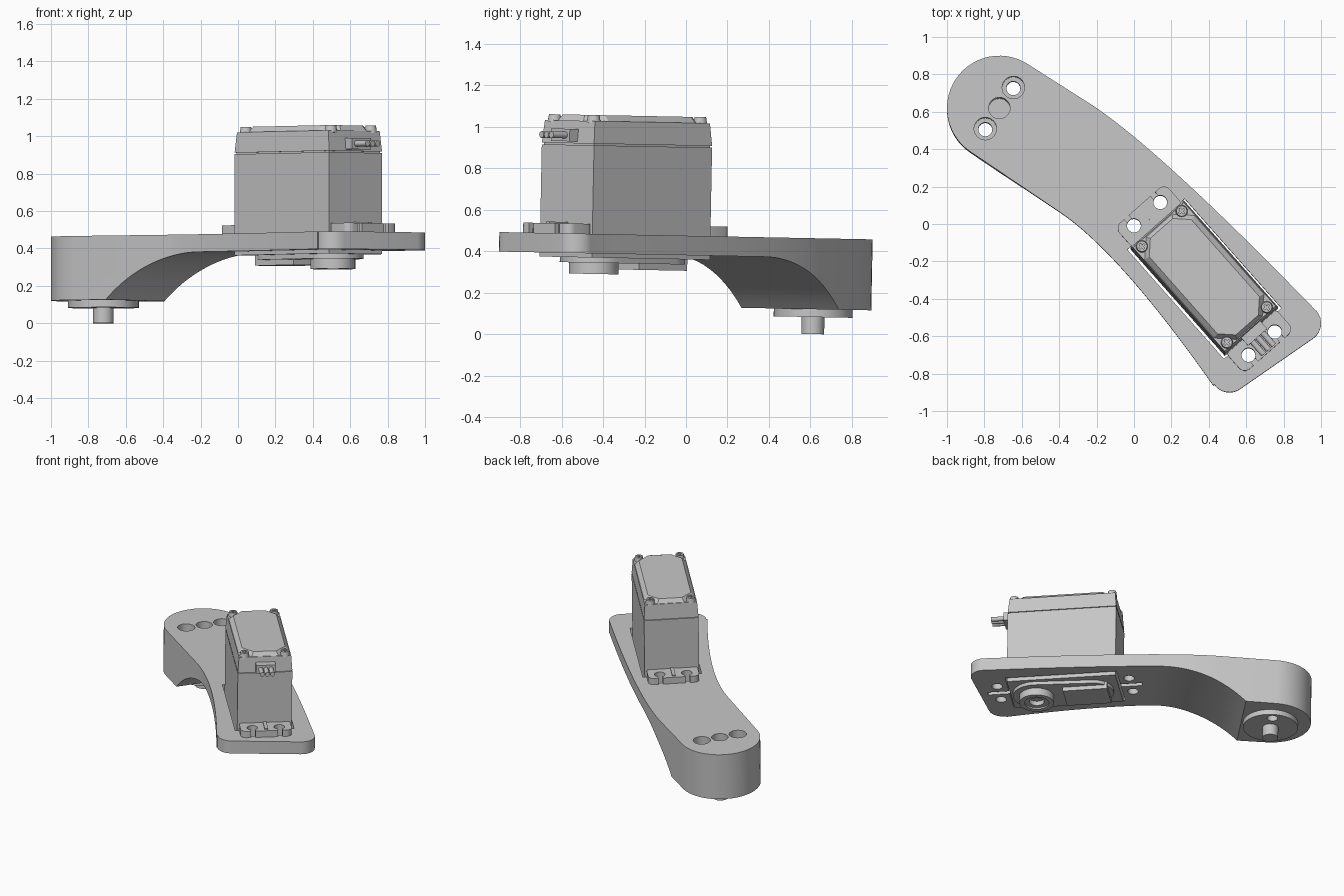
import bpy, bmesh
from math import sin, cos, radians, pi, sqrt, atan2
from mathutils import Matrix, Vector

if "Cube" in bpy.data.objects:
    bpy.data.objects.remove(bpy.data.objects["Cube"], do_unlink=True)

grey = bpy.data.materials.new("plain_grey")
grey.use_nodes = True
COLOUR = (0.56, 0.56, 0.56, 1)
grey.diffuse_color = COLOUR
grey.node_tree.nodes["Principled BSDF"].inputs["Base Color"].default_value = COLOUR

PLATE_TOP, PLATE_BOTTOM, PAD_BOTTOM = 0.474, 0.38, 0.132
WORLD = Matrix()
SERVO = Matrix.Translation((0.376, -0.293, 0)) @ Matrix.Rotation(radians(-48.5), 4, "Z")
parts = []


# Helpers for outlines
def arc(cx, cy, r, start, end, n=10):
    angles = [radians(start + (end - start) * i / n) for i in range(n + 1)]
    return [(cx + r * cos(a), cy + r * sin(a)) for a in angles]


def bezier(a, b, c, n=16):
    a, b, c = Vector(a), Vector(b), Vector(c)
    steps = [i / n for i in range(n + 1)]
    return [tuple(a * (1 - t) ** 2 + b * 2 * t * (1 - t) + c * t * t) for t in steps]


def rect(u0, u1, v0, v1):
    return [(u0, v0), (u1, v0), (u1, v1), (u0, v1)]


def rounded(u0, u1, v0, v1, r):
    return (arc(u1 - r, v1 - r, r, 0, 90, 6) + arc(u0 + r, v1 - r, r, 90, 180, 6)
            + arc(u0 + r, v0 + r, r, 180, 270, 6) + arc(u1 - r, v0 + r, r, 270, 360, 6))


def circle(x, y, r, n=32):
    return arc(x, y, r, 0, 360 - 360 / n, n - 1)


# Helpers for solids
def prism(name, outline, z0, z1, frame=WORLD, top_outline=None):
    bm = bmesh.new()
    low = [bm.verts.new((x, y, z0)) for x, y in outline]
    high = [bm.verts.new((x, y, z1)) for x, y in (top_outline or outline)]
    bm.faces.new(low[::-1])
    bm.faces.new(high)
    for i in range(len(low)):
        j = (i + 1) % len(low)
        bm.faces.new((low[i], low[j], high[j], high[i]))
    bmesh.ops.transform(bm, matrix=frame, verts=bm.verts)
    bmesh.ops.recalc_face_normals(bm, faces=bm.faces)
    mesh = bpy.data.meshes.new(name)
    bm.to_mesh(mesh)
    bm.free()
    obj = bpy.data.objects.new(name, mesh)
    bpy.context.collection.objects.link(obj)
    mesh.materials.append(grey)
    parts.append(obj)
    return obj


def cut(target, *cutters):
    for cutter in cutters:
        mod = target.modifiers.new("cut", "BOOLEAN")
        mod.operation, mod.solver, mod.object = "DIFFERENCE", "EXACT", cutter
    graph = bpy.context.evaluated_depsgraph_get()
    baked = bpy.data.meshes.new_from_object(target.evaluated_get(graph))
    target.modifiers.clear()
    target.data = baked
    for cutter in cutters:
        parts.remove(cutter)
        bpy.data.objects.remove(cutter, do_unlink=True)


# Curved arm: round thick end, tapering plate, two rounded corners
PIVOT = Vector((-0.72, 0.62))
outline = (arc(PIVOT.x, PIVOT.y, 0.28, 236, 56, 28)
           + bezier((-0.23, 0.64), (0.13, 0.406), (0.97, -0.46))
           + arc(0.9, -0.53, 0.1, 40, -53.5, 8)
           + arc(0.51, -0.8, 0.1, -53.5, -144, 8)
           + bezier((0.425, -0.865), (-0.077, -0.15), (-0.4, 0.066)))
arm = prism("arm", outline, PAD_BOTTOM, PLATE_TOP)

# Arched underside, swept across the arm
rise, run = PLATE_BOTTOM - PAD_BOTTOM, 0.61
radius = (run ** 2 + rise ** 2) / (2 * rise)
arch = [(run * i / 20, PLATE_BOTTOM - radius + sqrt(radius ** 2 - (run - run * i / 20) ** 2))
        for i in range(21)]
arch += [(3, PLATE_BOTTOM), (3, -1), (0, -1)]
along = Vector((0.832, -0.555, 0)).normalized()
across = along.cross(Vector((0, 0, 1)))
sweep = Matrix((along, (0, 0, 1), across)).transposed().to_4x4()
sweep.translation = (-0.71, 0.27, 0)
cut(arm, prism("arch_cutter", arch, -2, 2, sweep))

# Shaft bore and two counterbored screw holes in the thick end
step = Vector((0.075, 0.11))
holes = [PIVOT + step, PIVOT - step]
cut(arm, prism("bore", circle(*PIVOT, 0.057), 0, 1))
for p in holes:
    cut(arm, prism("screw_bore", circle(*p, 0.037), 0, 1))
    cut(arm, prism("counterbore", circle(*p, 0.06), 0.26, 1))

# Servo opening and ear holes in the plate
cut(arm, prism("opening", rect(-0.39, 0.39, -0.205, 0.205), 0, 1, SERVO))
EARS = [(s * 0.462, t * 0.094) for s in (-1, 1) for t in (-1, 1)]
for u, v in EARS:
    cut(arm, prism("ear_bore", circle(u, v, 0.037), 0, 1, SERVO))
for s in (-1, 1):
    groove = rect(*sorted((s * 0.37, s * 0.54)), -0.018, 0.018)
    cut(arm, prism("groove", groove, 0, PLATE_BOTTOM + 0.04, SERVO))

# Pivot disc and shaft below the thick end
disc = prism("pivot_disc", circle(*PIVOT, 0.19, 48), 0.094, PAD_BOTTOM)
cut(disc, *[prism("disc_hole", circle(*p, 0.037), 0, 1) for p in holes])
prism("pivot_shaft", circle(*PIVOT, 0.055), 0.012, 0.1)

# Servo case: lower body, seam, cap, raised lid panel
L, W, SEAM, SHELF, LID = 0.38, 0.19, 0.905, 1.018, 1.047
prism("servo_body", rect(-L, L, -W, W), 0.36, SEAM - 0.004, SERVO)
prism("servo_seam", rect(-L + 0.008, L - 0.008, -W + 0.008, W - 0.008), SEAM - 0.01, SEAM + 0.01, SERVO)
prism("servo_cap", rect(-L, L, -W, W), SEAM + 0.004, SHELF, SERVO,
      rect(-L + 0.01, L - 0.01, -W + 0.008, W - 0.008))


def lid_outline(a, b, c):
    return [(a, b - c), (a - c, b), (c - a, b), (-a, b - c),
            (-a, c - b), (c - a, -b), (a - c, -b), (a, c - b)]


prism("lid_panel", lid_outline(0.365, 0.178, 0.085), SHELF, LID, SERVO,
      lid_outline(0.345, 0.15, 0.07))

# Lid screws with cross recesses
for s in (-1, 1):
    for t in (-1, 1):
        u, v = s * 0.343, t * 0.142
        screw = prism("lid_screw", circle(u, v, 0.034, 24), SHELF - 0.01, LID, SERVO,
                      circle(u, v, 0.028, 24))
        for a, b in ((0.018, 0.005), (0.005, 0.018)):
            cut(screw, prism("cross", rect(u - a, u + a, v - b, v + b), LID - 0.012, 2, SERVO))

# Mounting ears with slotted holes
for s in (-1, 1):
    ear = prism("mounting_ear", rounded(*sorted((s * 0.36, s * 0.522)), -0.178, 0.178, 0.04),
                PLATE_TOP, PLATE_TOP + 0.048, SERVO)
    for t in (-1, 1):
        v = t * 0.094
        cut(ear, prism("ear_hole", circle(s * 0.462, v, 0.037), 0, 1, SERVO))
        slot = rect(*sorted((s * 0.462, s * 0.6)), v - 0.016, v + 0.016)
        cut(ear, prism("ear_slot", slot, 0, 1, SERVO))
    prism("ear_rib", rect(*sorted((s * 0.37, s * 0.5)), -0.012, 0.012),
          PLATE_TOP, PLATE_TOP + 0.055, SERVO)

# Cable connector with three leads
prism("cable_block", rect(0.37, 0.43, -0.068, 0.068), 0.918, 0.978, SERVO)
for i in (-1, 0, 1):
    frame = SERVO @ Matrix.Translation((0.42, i * 0.036, 0.948)) @ Matrix.Rotation(pi / 2, 4, "Y")
    prism("cable_lead", circle(0, 0, 0.016, 16), 0, 0.1, frame)

# Underside: gear housing, cover block and output hub
housing = arc(0.198, 0, 0.165, -90, 90, 20) + arc(-0.2, 0, 0.14, 90, 270, 20)
prism("gear_housing", housing, 0.335, 0.37, SERVO)
prism("cover_block", rect(-0.31, 0.0, -0.105, 0.105), 0.305, 0.36, SERVO)
hub = prism("output_hub", circle(0.198, 0, 0.12, 40), 0.281, 0.345, SERVO)
cut(hub, prism("hub_step", circle(0.198, 0, 0.085), 0, 0.292, SERVO))
cut(hub, prism("hub_hole", circle(0.198, 0, 0.052), 0, 0.325, SERVO))

# Slight lean of the whole assembly, then smooth round surfaces
lean = (Matrix.Translation((0, 0, PLATE_TOP)) @ Matrix.Rotation(-0.0196, 4, "X")
        @ Matrix.Translation((0, 0, -PLATE_TOP)))
bpy.ops.object.select_all(action="DESELECT")
for obj in parts:
    obj.data.transform(lean)
    obj.select_set(True)
bpy.context.view_layer.objects.active = arm
bpy.ops.object.shade_smooth_by_angle(angle=radians(30))
